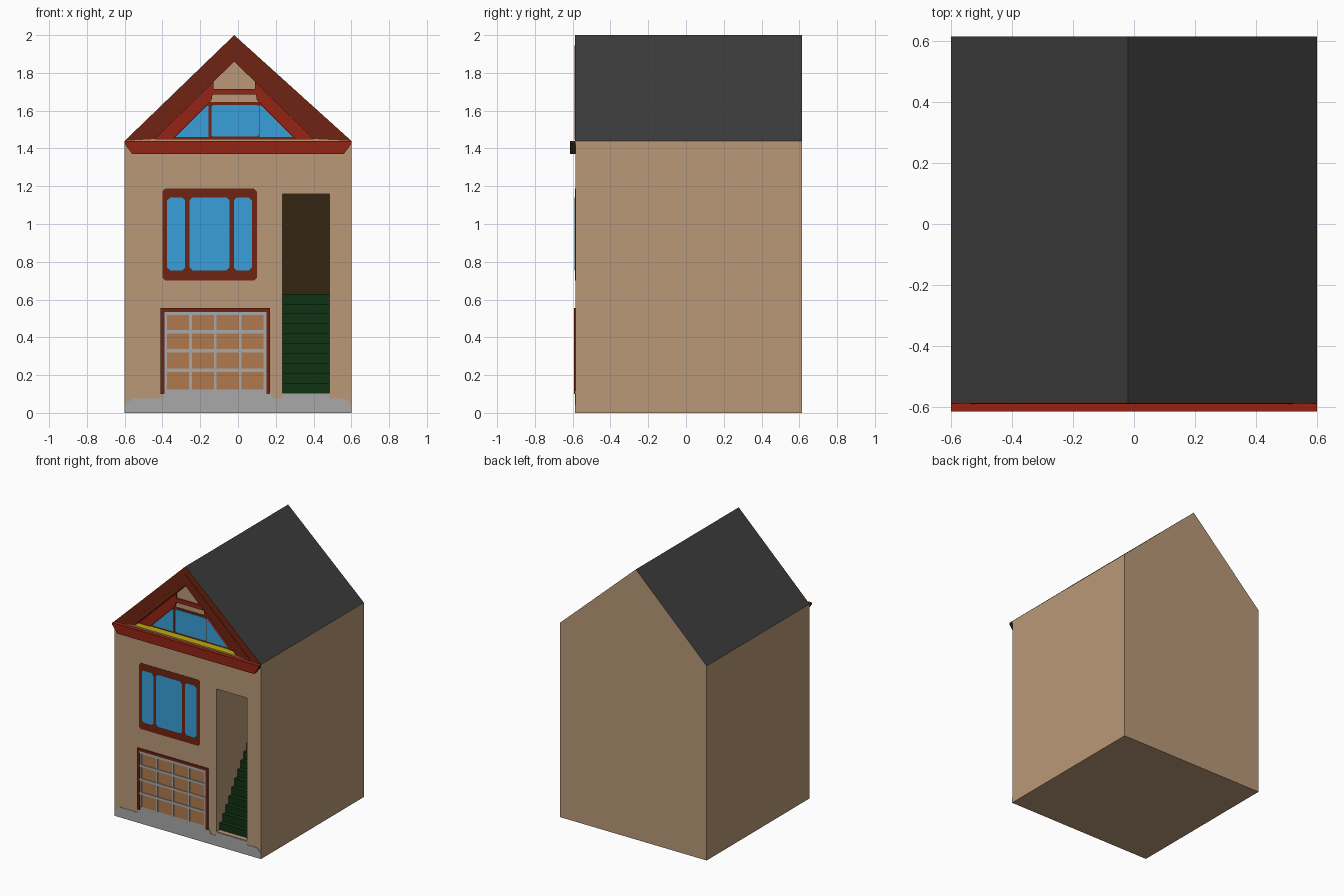
import bpy, bmesh
from mathutils import Vector

if "Cube" in bpy.data.objects:
    bpy.data.objects.remove(bpy.data.objects["Cube"])


def material(name, rgb):
    lin = [(c / 255 / 12.92) if c < 11 else ((c / 255 + 0.055) / 1.055) ** 2.4 for c in rgb]
    m = bpy.data.materials.new(name)
    m.diffuse_color = (*lin, 1)
    m.use_nodes = True
    m.node_tree.nodes["Principled BSDF"].inputs["Base Color"].default_value = m.diffuse_color
    return m


WALL = material("tan_wall", (186, 153, 119))
ROOF = material("charcoal_roof", (60, 60, 60))
RED = material("bright_red", (148, 36, 18))
TRIM = material("dark_red_trim", (112, 36, 18))
BLUE = material("blue_glass", (56, 160, 218))
PANEL = material("orange_brown_panel", (176, 122, 79))
GREY = material("grey_concrete", (168, 168, 168))
YELLOW = material("yellow_ledge", (190, 170, 12))
GREEN = material("dark_green_stairs", (15, 50, 18))
DARK = material("dark_brown", (52, 38, 18))

FRONT, BACK = -0.585, 0.615
RIDGE = -0.02


def extrude(name, polys, start, depth, mats, axis="y"):
    """Extrude 2D polygons: (x, z) along y, or (y, z) along x."""
    bm = bmesh.new()
    off = Vector((0, depth, 0)) if axis == "y" else Vector((depth, 0, 0))
    for pts in polys:
        base = [bm.verts.new((a, start, b) if axis == "y" else (start, a, b)) for a, b in pts]
        face = bm.faces.new(base)
        geo = bmesh.ops.extrude_face_region(bm, geom=[face])["geom"]
        bmesh.ops.translate(bm, vec=off, verts=[g for g in geo if isinstance(g, bmesh.types.BMVert)])
    bmesh.ops.recalc_face_normals(bm, faces=bm.faces)
    me = bpy.data.meshes.new(name)
    bm.to_mesh(me)
    bm.free()
    for m in mats:
        me.materials.append(m)
    ob = bpy.data.objects.new(name, me)
    bpy.context.collection.objects.link(ob)
    return ob


def plate(name, polys, y, thick, mat):
    return extrude(name, polys, y, -thick, [mat])


def rect(x0, x1, z0, z1, c=0):
    """Rectangle with optional chamfered corners."""
    if not c:
        return [(x0, z0), (x1, z0), (x1, z1), (x0, z1)]
    return [(x0 + c, z0), (x1 - c, z0), (x1, z0 + c), (x1, z1 - c),
            (x1 - c, z1), (x0 + c, z1), (x0, z1 - c), (x0, z0 + c)]


def cut(ob, cutter):
    mod = ob.modifiers.new("cut", "BOOLEAN")
    mod.object, mod.operation, mod.solver = cutter, "DIFFERENCE", "EXACT"
    bpy.context.view_layer.objects.active = ob
    bpy.ops.object.modifier_apply(modifier=mod.name)
    bpy.data.objects.remove(cutter)


# House body with stairwell and gable recess
house = extrude("house_body", [[(-0.6, 0), (0.6, 0), (0.6, 1.44), (RIDGE, 2.0), (-0.6, 1.44)]],
                FRONT, BACK - FRONT, [WALL, ROOF, RED, YELLOW, DARK])
SX0, SX1, SZ0, SZ1, SDEPTH = 0.235, 0.485, 0.105, 1.16, 0.40
cut(house, extrude("stairwell_cutter", [rect(SX0, SX1, SZ0, SZ1)], FRONT - 0.1, SDEPTH + 0.1, []))
OPEN = [(-0.44, 1.45), (0.40, 1.45), (RIDGE, 1.86)]
RECESS = 0.06
cut(house, extrude("gable_cutter", [OPEN], FRONT - 0.1, RECESS + 0.1, []))
for f in house.data.polygons:
    n, c = f.normal, f.center
    f.material_index = 0
    if n.z > 0.3 and abs(n.x) > 0.3:
        f.material_index = 1                      # roof slopes
    elif n.z < -0.3 and abs(n.x) > 0.3:
        f.material_index = 2                      # recess sides
    elif n.z > 0.9 and c.z > 1.3:
        f.material_index = 3                      # recess ledge
    elif n.y < -0.9 and c.z < 1.3 and c.y > FRONT + 0.2:
        f.material_index = 4                      # stairwell back

# Stairs
STEPS, RISE, TREAD = 10, 0.0525, 0.035
prof = []
for i in range(STEPS):
    y = FRONT + 0.035 + i * TREAD
    prof += [(y, SZ0 + i * RISE), (y, SZ0 + (i + 1) * RISE)]
prof += [(FRONT + SDEPTH, SZ0 + STEPS * RISE), (FRONT + SDEPTH, SZ0)]
extrude("stairs", [prof], SX0, SX1 - SX0, [GREEN], axis="x")

# Cornice beam with dark slanted ends
beam = extrude("cornice_beam", [[(-0.6, 1.44), (-0.6, 1.425), (-0.56, 1.37), (0.56, 1.37),
                                 (0.6, 1.425), (0.6, 1.44)]], FRONT, -0.03, [RED, DARK])
for f in beam.data.polygons:
    f.material_index = int(abs(f.normal.x) > 0.3)

# Rake boards around the gable opening, with a raised inner strip
def rake(t0, t1):
    outer = [(-0.6, 1.44), (RIDGE, 2.0), (0.6, 1.44)]
    inner = [OPEN[0], OPEN[2], OPEN[1]]
    mix = lambda t: [(a[0] + (b[0] - a[0]) * t, a[1] + (b[1] - a[1]) * t) for a, b in zip(outer, inner)]
    a, b = mix(t0), mix(t1)
    return [[a[0], a[1], b[1], b[0]], [a[1], a[2], b[2], b[1]]]


plate("rake_boards", rake(0, 1), FRONT, 0.003, TRIM)
plate("rake_moulding", rake(0.4, 0.7), FRONT - 0.003, 0.003, TRIM)

# Attic window group on the back of the recess
AY = FRONT + RECESS
mirror = lambda pts: [(2 * RIDGE - x, z) for x, z in pts]
side_red = [(-0.44, 1.45), (-0.345, 1.45), (-0.14, 1.655), (-0.13, 1.715), (-0.13, 1.752)]
plate("attic_red_boards", [side_red, mirror(side_red), rect(-0.14, 0.10, 1.685, 1.715)], AY, 0.012, RED)
plate("attic_window_frame", [[(-0.345, 1.45), (0.305, 1.45), (0.11, 1.645), (-0.15, 1.645)]],
      AY, 0.004, TRIM)
side_pane = [(-0.33, 1.46), (-0.155, 1.46), (-0.155, 1.63), (-0.168, 1.622)]
plate("attic_panes", [side_pane, mirror(side_pane), rect(-0.14, 0.11, 1.462, 1.63, 0.008)],
      AY - 0.004, 0.003, BLUE)

# Middle floor window
plate("window_frame", [rect(-0.40, 0.10, 0.70, 1.187, 0.015)], FRONT, 0.003, TRIM)
plate("window_panes", [rect(a, b, 0.755, 1.14, 0.015) for a, b in
                       ((-0.375, -0.28), (-0.257, -0.045), (-0.022, 0.073))], FRONT - 0.003, 0.002, BLUE)

# Garage door: surround, panels and bars
GX0, GX1, GZ0, GZ1 = -0.39, 0.15, 0.125, 0.535
plate("garage_surround", [rect(-0.41, GX0, 0.10, 0.555), rect(GX1, 0.17, 0.10, 0.555),
                          rect(GX0, GX1, GZ1, 0.555)], FRONT, 0.008, TRIM)
plate("garage_panels", [rect(GX0, GX1, GZ0, GZ1)], FRONT, 0.003, PANEL)
bars_v = [rect(x - 0.007, x + 0.007, GZ0, GZ1) for x in (GX0 + 0.007 + i * 0.1315 for i in range(5))]
plate("garage_vertical_bars", bars_v, FRONT - 0.003, 0.003, GREY)
bars_h = [rect(GX0, GX1, z - 0.009, z + 0.009) for z in (0.226, 0.328, 0.43, 0.527)]
plate("garage_cross_bars", bars_h, FRONT - 0.003, 0.005, GREY)

# Concrete apron painted along the bottom of the front
plate("concrete_apron", [[(-0.6, 0), (0.6, 0), (0.6, 0.04), (0.565, 0.075), (0.485, 0.075), (0.485, 0.1),
                          (0.235, 0.1), (0.235, 0.075), (0.19, 0.075), (0.165, 0.125), (-0.385, 0.125),
                          (-0.41, 0.075), (-0.56, 0.075), (-0.6, 0.04)]], FRONT, 0.003, GREY)
